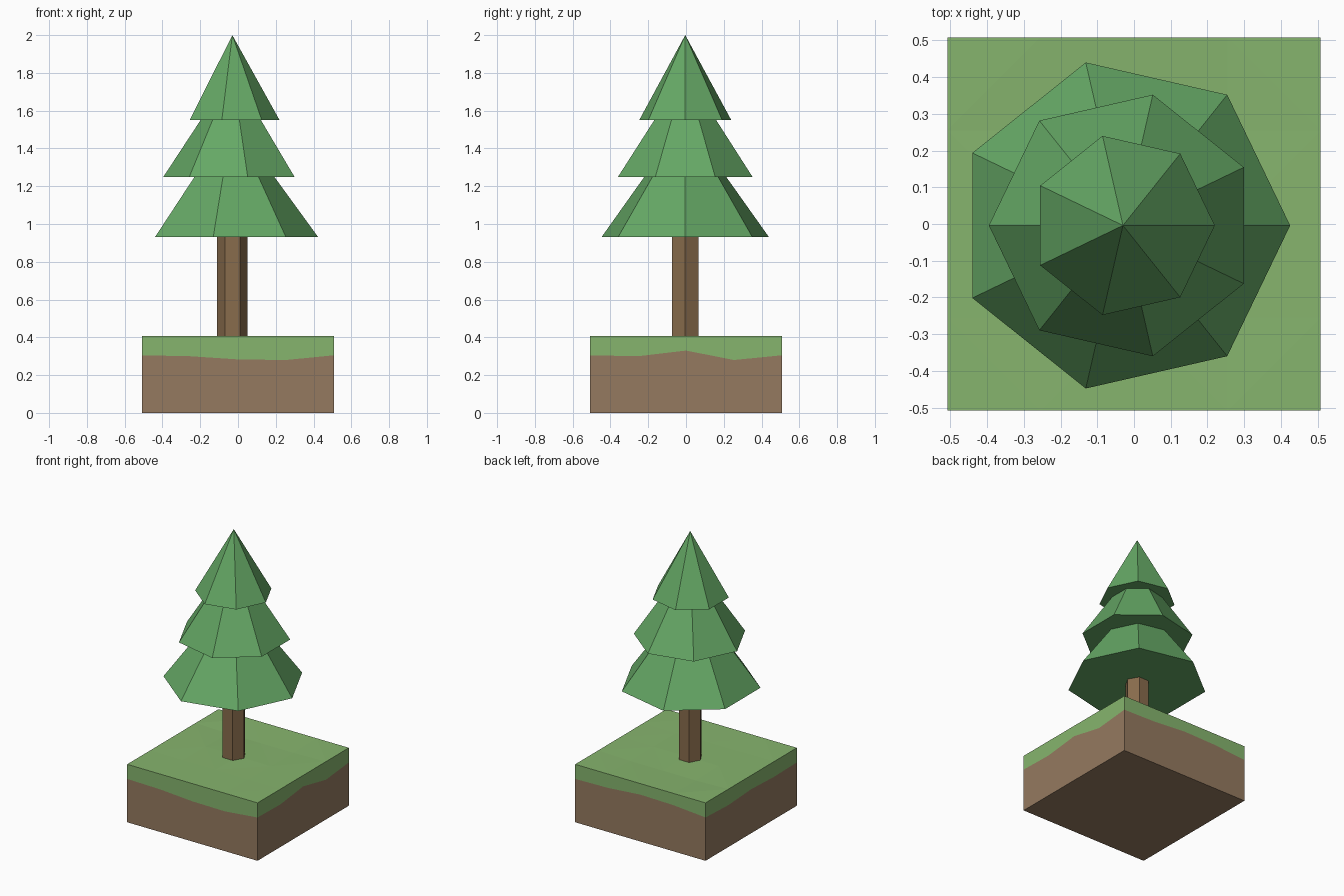
import bpy, bmesh, math, random

if "Cube" in bpy.data.objects:
    bpy.data.objects.remove(bpy.data.objects["Cube"])

random.seed(4)
HALF, TOP = 0.508, 0.408
TREE_X, TREE_Y = -0.03, -0.004


def material(name, rgb):
    m = bpy.data.materials.new(name)
    m.diffuse_color = (*rgb, 1)
    m.use_nodes = True
    m.node_tree.nodes["Principled BSDF"].inputs["Base Color"].default_value = m.diffuse_color
    return m


def finish(name, bm, mat):
    bmesh.ops.recalc_face_normals(bm, faces=bm.faces)
    mesh = bpy.data.meshes.new(name)
    bm.to_mesh(mesh)
    bm.free()
    mesh.materials.append(mat)
    ob = bpy.data.objects.new(name, mesh)
    bpy.context.collection.objects.link(ob)
    return ob


def tapered(name, sides, r1, z1, r2, z2, turn, mat):
    """Upright tapered prism around the tree axis (r2 = 0 gives a point)."""
    bm = bmesh.new()
    rings = []
    for r, z in ((r1, z1), (r2, z2)):
        angles = [turn + math.tau * i / sides for i in range(sides)]
        rings.append([bm.verts.new((TREE_X + r * math.cos(a),
                                    TREE_Y + r * math.sin(a), z)) for a in angles])
    low, high = rings
    for i in range(sides):
        j = (i + 1) % sides
        bm.faces.new((low[i], low[j], high[j], high[i]))
    bm.faces.new(low[::-1])
    if r2 == 0:
        bmesh.ops.remove_doubles(bm, verts=bm.verts, dist=1e-5)
    return finish(name, bm, mat)


leaf = material("foliage", (0.13, 0.39, 0.13))
grass = material("grass", (0.24, 0.46, 0.155))
soil = material("soil", (0.30, 0.195, 0.117))
bark = material("bark", (0.25, 0.15, 0.073))

# Wavy line between grass and soil, walking front, right, back, left
wave = [0.305, 0.30, 0.283, 0.28, 0.305, 0.30, 0.33, 0.28,
        0.305, 0.31, 0.33, 0.325, 0.305, 0.295, 0.31, 0.30]
corners = [(-1, -1), (1, -1), (1, 1), (-1, 1)]
outline = []
for s in range(4):
    (ax, ay), (bx, by) = corners[s], corners[(s + 1) % 4]
    for k in range(4):
        t = k / 4
        outline.append((HALF * (ax + (bx - ax) * t), HALF * (ay + (by - ay) * t)))

# Soil block
bm = bmesh.new()
bottom = [bm.verts.new((x, y, 0)) for x, y in outline]
upper = [bm.verts.new((x, y, z)) for (x, y), z in zip(outline, wave)]
for i in range(16):
    j = (i + 1) % 16
    bm.faces.new((bottom[i], bottom[j], upper[j], upper[i]))
bm.faces.new(bottom[::-1])
finish("soil_block", bm, soil)

# Grass layer: faintly uneven top with a skirt down to the wavy line
bm = bmesh.new()
bmesh.ops.create_grid(bm, x_segments=4, y_segments=4, size=HALF)
for v in bm.verts:
    v.co.z = TOP - (0 if v.is_boundary else random.uniform(0, 0.008))
rim = [e for e in bm.edges if e.is_boundary]
skirt = bmesh.ops.extrude_edge_only(bm, edges=rim)["geom"]
for v in (g for g in skirt if isinstance(g, bmesh.types.BMVert)):
    nearest = min(range(16), key=lambda i: math.dist(outline[i], v.co[:2]))
    v.co.z = wave[nearest]
bmesh.ops.triangulate(bm, faces=bm.faces)
finish("grass_layer", bm, grass)

# Trunk
tapered("trunk", 6, 0.08, 0.39, 0.08, 0.93, 0, bark)

# Foliage tiers, the middle one turned half a side
tapered("foliage_lower", 7, 0.455, 0.93, 0.222, 1.25, 0, leaf)
tapered("foliage_middle", 7, 0.365, 1.25, 0.168, 1.55, math.pi, leaf)
tapered("foliage_top", 7, 0.25, 1.55, 0, 2.0, 0, leaf)
